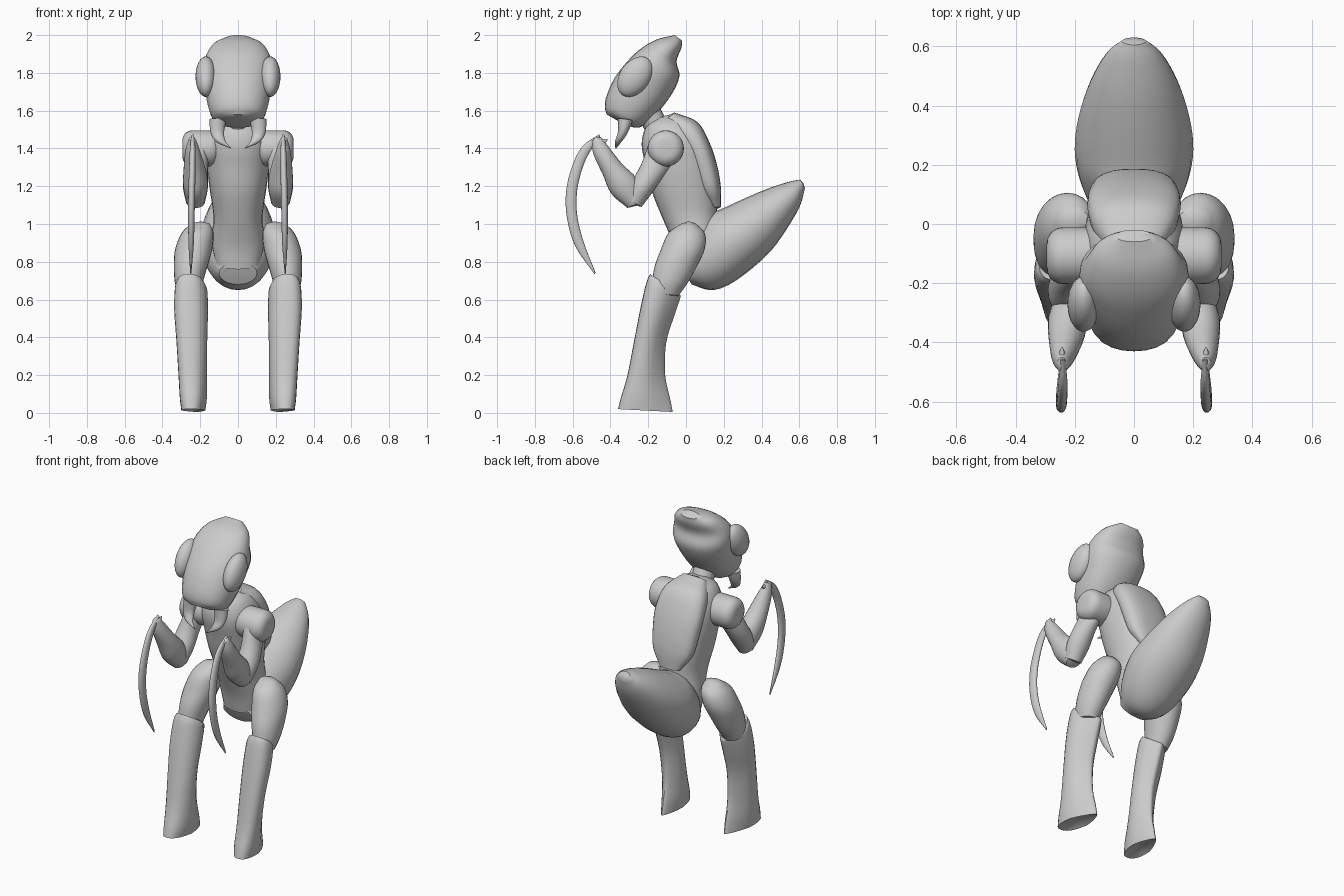
import bpy
import bmesh
from math import sin, cos, pi, radians, copysign
from mathutils import Vector, Matrix

default_cube = bpy.data.objects.get("Cube")
if default_cube:
    bpy.data.objects.remove(default_cube, do_unlink=True)

# Single plain shell colour
shell_grey = bpy.data.materials.new("shell_grey")
shell_grey.use_nodes = True
GREY = (.6, .6, .6, 1)
shell_grey.diffuse_color = GREY
shell_grey.node_tree.nodes["Principled BSDF"].inputs["Base Color"].default_value = GREY

SIDES = 24
STEPS = 4


def finish(name, bm, sharp=40):
    """Turn a bmesh into a smooth shaded object with the shell material."""
    bmesh.ops.recalc_face_normals(bm, faces=bm.faces)
    mesh = bpy.data.meshes.new(name)
    bm.to_mesh(mesh)
    bm.free()
    mesh.materials.append(shell_grey)
    obj = bpy.data.objects.new(name, mesh)
    bpy.context.collection.objects.link(obj)
    bpy.ops.object.select_all(action='DESELECT')
    obj.select_set(True)
    bpy.context.view_layer.objects.active = obj
    bpy.ops.object.shade_smooth_by_angle(angle=radians(sharp))
    return obj


def spline(sections):
    """Catmull-Rom interpolation between neighbouring sections."""
    keys = [Vector(s) for s in sections]
    padded = [keys[0] * 2 - keys[1]] + keys + [keys[-1] * 2 - keys[-2]]
    result = []
    for a, b, c, d in zip(padded, padded[1:], padded[2:], padded[3:]):
        for step in range(STEPS):
            t = step / STEPS
            result.append(b + (c - a) * t / 2
                          + (a * 2 - b * 5 + c * 4 - d) * t * t / 2
                          + (b * 3 - a - c * 3 + d) * t ** 3 / 2)
    return result + [keys[-1]]


def loft(name, sections, side=1, dome=.012, box=1, keel=0, lean=0):
    """Skin oval sections: (x, half width, front y, front z, back y, back z)."""
    bm = bmesh.new()
    rings, centres = [], []
    for x, half, front_y, front_z, back_y, back_z in spline(sections):
        front = Vector((x, front_y, front_z))
        back = Vector((x - lean, back_y, back_z))
        centre = (front + back) / 2
        depth = (front - back) / 2
        ring = []
        for i in range(SIDES):
            angle = 2 * pi * i / SIDES
            c, s = cos(angle), sin(angle)
            along = copysign(abs(c) ** box, c)
            across = copysign(abs(s) ** box, s)
            if c < 0:
                # Blend the rear half from an oval to a sharp V
                across = across * (1 - keel) + keel * copysign(1 + c, s)
            point = centre + depth * along + Vector((max(half, .002) * across, 0, 0))
            point.x *= side
            ring.append(bm.verts.new(point))
        centre.x *= side
        centres.append(centre)
        rings.append(ring)
    for low, high in zip(rings, rings[1:]):
        for i in range(SIDES):
            j = (i + 1) % SIDES
            bm.faces.new((low[i], low[j], high[j], high[i]))
    # Close both ends with a shallow dome
    for ring, end, inner in ((rings[0], centres[0], centres[1]),
                             (rings[-1], centres[-1], centres[-2])):
        tip = bm.verts.new(end + (end - inner).normalized() * dome)
        for i in range(SIDES):
            bm.faces.new((ring[i], ring[(i + 1) % SIDES], tip))
    return finish(name, bm)


def middle(rows):
    """Sections lying on the centre line."""
    return [(0, *row) for row in rows]


# Head: broad face, jaw at the front, crest at the back of the crown
loft("head", middle([
    (.06, -.42, 1.58, -.35, 1.54),
    (.13, -.43, 1.62, -.25, 1.51),
    (.16, -.42, 1.68, -.16, 1.58),
    (.175, -.38, 1.77, -.08, 1.68),
    (.185, -.32, 1.85, -.035, 1.78),
    (.17, -.25, 1.92, -.05, 1.86),
    (.13, -.16, 1.975, -.025, 1.93),
    (.06, -.06, 2, -.02, 1.97)]), box=.9, dome=0)

# Neck
loft("neck", middle([
    (.07, -.26, 1.56, -.14, 1.62),
    (.065, -.21, 1.49, -.1, 1.55),
    (.09, -.16, 1.44, -.04, 1.5)]))

# Torso tapering to the waist
loft("torso", middle([
    (.07, -.15, 1.565, -.02, 1.57),
    (.13, -.21, 1.52, .04, 1.525),
    (.165, -.235, 1.42, .1, 1.45),
    (.165, -.21, 1.3, .14, 1.33),
    (.15, -.18, 1.17, .16, 1.2),
    (.13, -.12, 1.02, .165, 1.06),
    (.14, -.06, .88, .16, .95),
    (.12, -.03, .76, .12, .85)]), box=.9)

# Wing case lying over the back
loft("back_shell", middle([
    (.08, -.12, 1.54, -.06, 1.59),
    (.14, -.07, 1.47, .06, 1.54),
    (.158, 0, 1.38, .125, 1.43),
    (.15, .04, 1.27, .165, 1.31),
    (.13, .08, 1.17, .185, 1.19),
    (.07, .13, 1.09, .185, 1.09)]), box=.8)

# Abdomen swept up behind
loft("abdomen", middle([
    (.1, -.03, .8, .03, .68),
    (.155, .03, .95, .13, .65),
    (.19, .12, 1.05, .23, .68),
    (.2, .2, 1.085, .35, .765),
    (.18, .32, 1.14, .46, .87),
    (.14, .44, 1.19, .55, 1),
    (.09, .55, 1.225, .605, 1.1),
    (.04, .605, 1.235, .63, 1.19)]), dome=.005)

for label, side in (("left", 1), ("right", -1)):
    # Bulging eye, tilted with the face
    bm = bmesh.new()
    bmesh.ops.create_uvsphere(bm, u_segments=24, v_segments=14, radius=1)
    shape = (Matrix.Translation((side * .17, -.27, 1.78))
             @ Matrix.Rotation(radians(-35), 4, 'X')
             @ Matrix.Diagonal((.055, .08, .118, 1)))
    bmesh.ops.transform(bm, matrix=shape, verts=bm.verts)
    finish(label + "_eye", bm)

    # Curved mandible
    loft(label + "_mandible", [
        (.105, .045, -.36, 1.56, -.28, 1.55),
        (.11, .036, -.36, 1.49, -.31, 1.48),
        (.09, .025, -.375, 1.44, -.345, 1.43),
        (.04, .004, -.375, 1.405, -.37, 1.4)], side, dome=.004)

    # Shoulder: rounded drum pointing sideways
    bm = bmesh.new()
    bmesh.ops.create_cone(bm, cap_ends=True, segments=28, radius1=.096,
                          radius2=.096, depth=.2)
    caps = [e for e in bm.edges if abs(e.verts[0].co.z - e.verts[1].co.z) < .01]
    bmesh.ops.bevel(bm, geom=caps, offset=.055, segments=5, profile=.5, affect='EDGES')
    shape = (Matrix.Translation((side * .195, -.107, 1.4))
             @ Matrix.Rotation(radians(90), 4, 'Y'))
    bmesh.ops.transform(bm, matrix=shape, verts=bm.verts)
    finish(label + "_shoulder", bm)

    # Upper arm and forearm meeting at a bent elbow
    loft(label + "_upper_arm", [
        (.2, .05, -.2, 1.42, -.06, 1.34),
        (.22, .06, -.24, 1.31, -.12, 1.25),
        (.225, .066, -.29, 1.22, -.175, 1.17),
        (.225, .05, -.32, 1.14, -.235, 1.09)], side)
    loft(label + "_forearm", [
        (.225, .045, -.31, 1.085, -.22, 1.13),
        (.225, .065, -.395, 1.16, -.26, 1.24),
        (.23, .058, -.44, 1.26, -.34, 1.32),
        (.24, .038, -.49, 1.37, -.41, 1.41),
        (.243, .018, -.5, 1.44, -.45, 1.46)], side)

    # Small wrist spike
    loft(label + "_wrist_spike", [
        (.243, .015, -.46, 1.45, -.44, 1.41),
        (.243, .003, -.42, 1.45, -.415, 1.445)], side, dome=.002)

    # Long hooked blade
    loft(label + "_scythe_blade", [
        (.24, .008, -.46, 1.475, -.455, 1.45),
        (.24, .015, -.55, 1.41, -.51, 1.38),
        (.242, .017, -.605, 1.3, -.55, 1.29),
        (.245, .018, -.635, 1.17, -.577, 1.17),
        (.247, .017, -.63, 1.03, -.575, 1.04),
        (.248, .014, -.585, .88, -.54, .9),
        (.25, .003, -.485, .735, -.48, .745)], side, dome=.003)

    # Thigh
    loft(label + "_thigh", [
        (.2, .05, -.03, 1, .05, 1.005),
        (.215, .085, -.095, .95, .1, .95),
        (.235, .098, -.135, .86, .1, .87),
        (.25, .09, -.165, .78, .06, .78),
        (.26, .075, -.18, .7, .01, .69),
        (.26, .06, -.19, .64, -.04, .62)], side)

    # Shin flaring into the foot, with a sharp ridge behind and arched sole
    loft(label + "_shin", [
        (.262, .07, -.19, .735, -.035, .63),
        (.262, .084, -.21, .69, -.03, .61),
        (.262, .088, -.24, .56, -.06, .52),
        (.258, .08, -.275, .38, -.105, .37),
        (.253, .074, -.31, .2, -.11, .2),
        (.25, .07, -.345, .08, -.085, .08),
        (.25, .062, -.36, .02, -.07, .005)], side,
         dome=-.04, box=.8, keel=.75, lean=.03)
